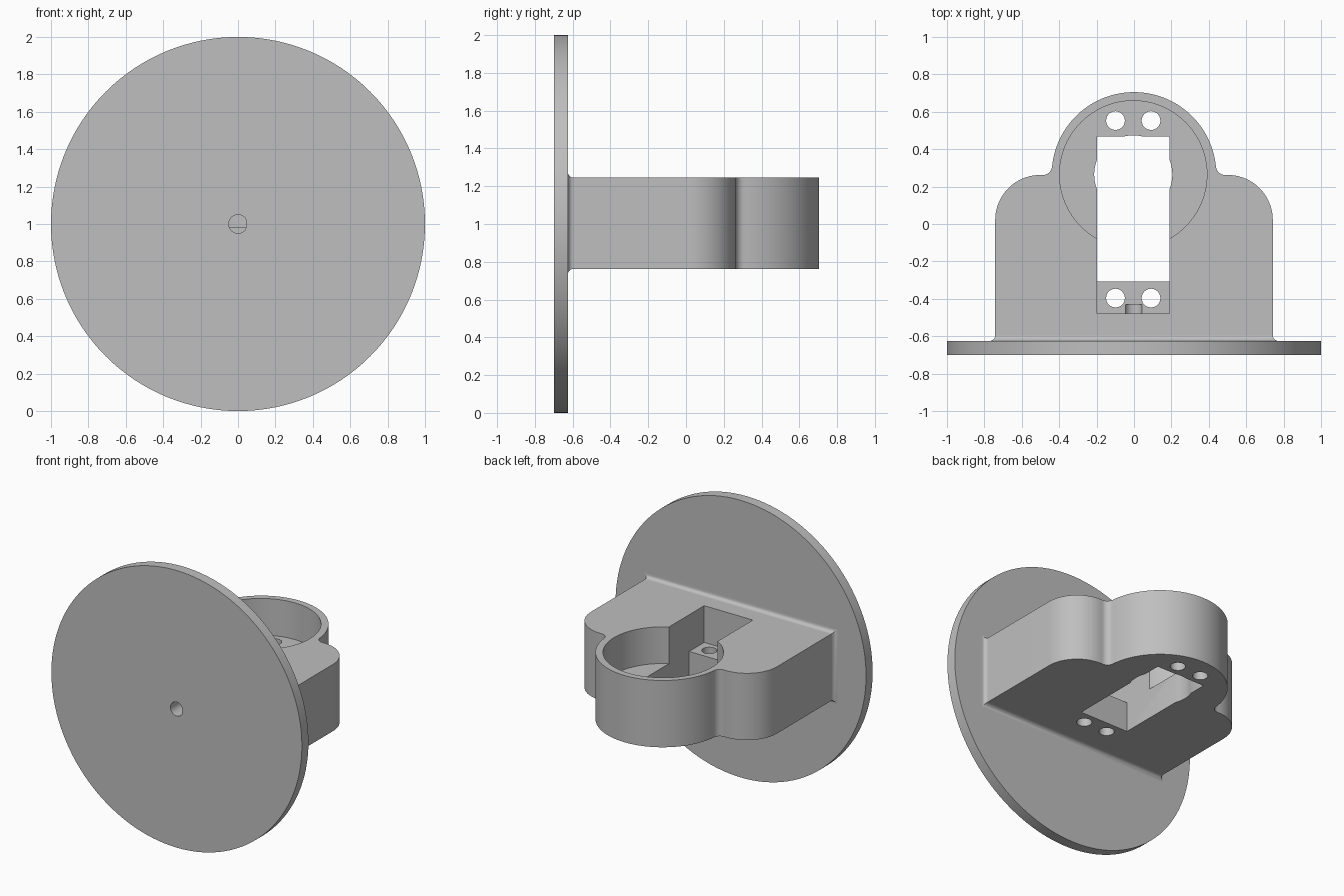
import bpy, bmesh
from math import sin, cos, pi, radians, sqrt, atan2

if "Cube" in bpy.data.objects:
    bpy.data.objects.remove(bpy.data.objects["Cube"], do_unlink=True)

grey = bpy.data.materials.new("plain grey")
grey.use_nodes = True
grey.diffuse_color = (0.52, 0.52, 0.52, 1)
grey.node_tree.nodes["Principled BSDF"].inputs["Base Color"].default_value = grey.diffuse_color

FACE_Y = -0.625                 # back face of the disc
BOTTOM, TOP, FLOOR = 0.763, 1.245, 0.98
HALF_W = 0.742
CX, CY = -0.004, 0.265          # pocket centre


def arc(x, y, r, a0, a1, n):
    return [(x + r * cos(a0 + (a1 - a0) * i / n),
             y + r * sin(a0 + (a1 - a0) * i / n)) for i in range(n + 1)]


def circle(x, y, r, n=48):
    return arc(x, y, r, 0, 2 * pi, n)[:-1]


def box(x0, x1, y0, y1):
    return [(x0, y0), (x1, y0), (x1, y1), (x0, y1)]


def loft(name, rings, caps=True):
    """Join equal rings of 3D points into one mesh."""
    bm = bmesh.new()
    loops = [[bm.verts.new(p) for p in ring] for ring in rings]
    n = len(loops[0])
    for a, b in zip(loops, loops[1:]):
        for i in range(n):
            j = (i + 1) % n
            bm.faces.new((a[i], a[j], b[j], b[i]))
    if caps:
        bm.faces.new(loops[0])
        bm.faces.new(loops[-1])
    bmesh.ops.recalc_face_normals(bm, faces=bm.faces)
    mesh = bpy.data.meshes.new(name)
    bm.to_mesh(mesh)
    bm.free()
    mesh.materials.append(grey)
    obj = bpy.data.objects.new(name, mesh)
    bpy.context.collection.objects.link(obj)
    return obj


def prism_z(name, pts, z0, z1):
    return loft(name, [[(x, y, z) for x, y in pts] for z in (z0, z1)])


def prism_y(name, pts, y0, y1):
    return loft(name, [[(x, y, z) for x, z in pts] for y in (y0, y1)])


def activate(obj):
    bpy.ops.object.select_all(action='DESELECT')
    obj.select_set(True)
    bpy.context.view_layer.objects.active = obj


def cut(obj, cutter):
    mod = obj.modifiers.new("cut", 'BOOLEAN')
    mod.operation = 'DIFFERENCE'
    mod.solver = 'EXACT'
    mod.object = cutter
    activate(obj)
    bpy.ops.object.modifier_apply(modifier=mod.name)


# Round mounting disc
disc = prism_y("mounting_disc", circle(0, 1, 1, 128), -0.70, FACE_Y)

# Bracket outline: straight side, rounded shoulder, small fillet, round end
R_END, R_FIL, R_SH, SHOULDER = 0.44, 0.05, 0.24, 0.262
fil_y = SHOULDER + R_FIL
fil_x = sqrt((R_END + R_FIL) ** 2 - (fil_y - CY) ** 2)
lean = atan2(fil_y - CY, fil_x)
half = [(HALF_W, FACE_Y - 0.01)]
half += arc(HALF_W - R_SH, SHOULDER - R_SH, R_SH, 0, pi / 2, 20)
half += arc(fil_x, fil_y, R_FIL, -pi / 2, -pi + lean, 10)
half += arc(0, CY, R_END, lean, pi / 2, 32)[1:]
outline = half + [(-x, y) for x, y in reversed(half[:-1])]
bracket = prism_z("bracket_body", outline, BOTTOM, TOP)

# Pocket, recess, through slot with its bulge, and screw holes
W = 0.194
cutters = [
    prism_z("pocket_cutter", circle(CX, CY, 0.394, 96), FLOOR, 1.5),
    prism_z("recess_cutter", box(CX - W, CX + W, -0.479, 0.1), FLOOR, 1.5),
    prism_z("slot_cutter", box(CX - W, CX + W, -0.308, 0.468), 0.5, 1.5),
    prism_z("bulge_cutter", circle(CX, CY, 0.209, 64), 0.5, 1.1),
]
for y in (-0.396, 0.553):
    for side in (-1, 1):
        cutters.append(prism_z("screw_cutter", circle(CX + side * 0.095, y, 0.05, 32), 0.5, 1.1))
for c in cutters:
    cut(bracket, c)

# D-shaped shaft hole through disc and bracket
shaft = prism_y("shaft_cutter", [(min(x, 0.042), z) for x, z in circle(0, 1, 0.05, 40)], -0.8, -0.43)
for part in (disc, bracket):
    cut(part, shaft)

# Concave fillet skirt where the bracket meets the disc
R = 0.03
rings = []
for i in range(9):
    a = pi / 2 * i / 8
    d, y = R * (1 - sin(a)), FACE_Y + R * (1 - cos(a))
    rings.append([(x, y, z) for x, z in box(-HALF_W - d, HALF_W + d, BOTTOM - d, TOP + d)])
skirt = loft("base_fillet", rings, caps=False)

for c in cutters + [shaft]:
    bpy.data.objects.remove(c, do_unlink=True)
for part in (disc, bracket, skirt):
    activate(part)
    bpy.ops.object.shade_smooth_by_angle(angle=radians(30))
